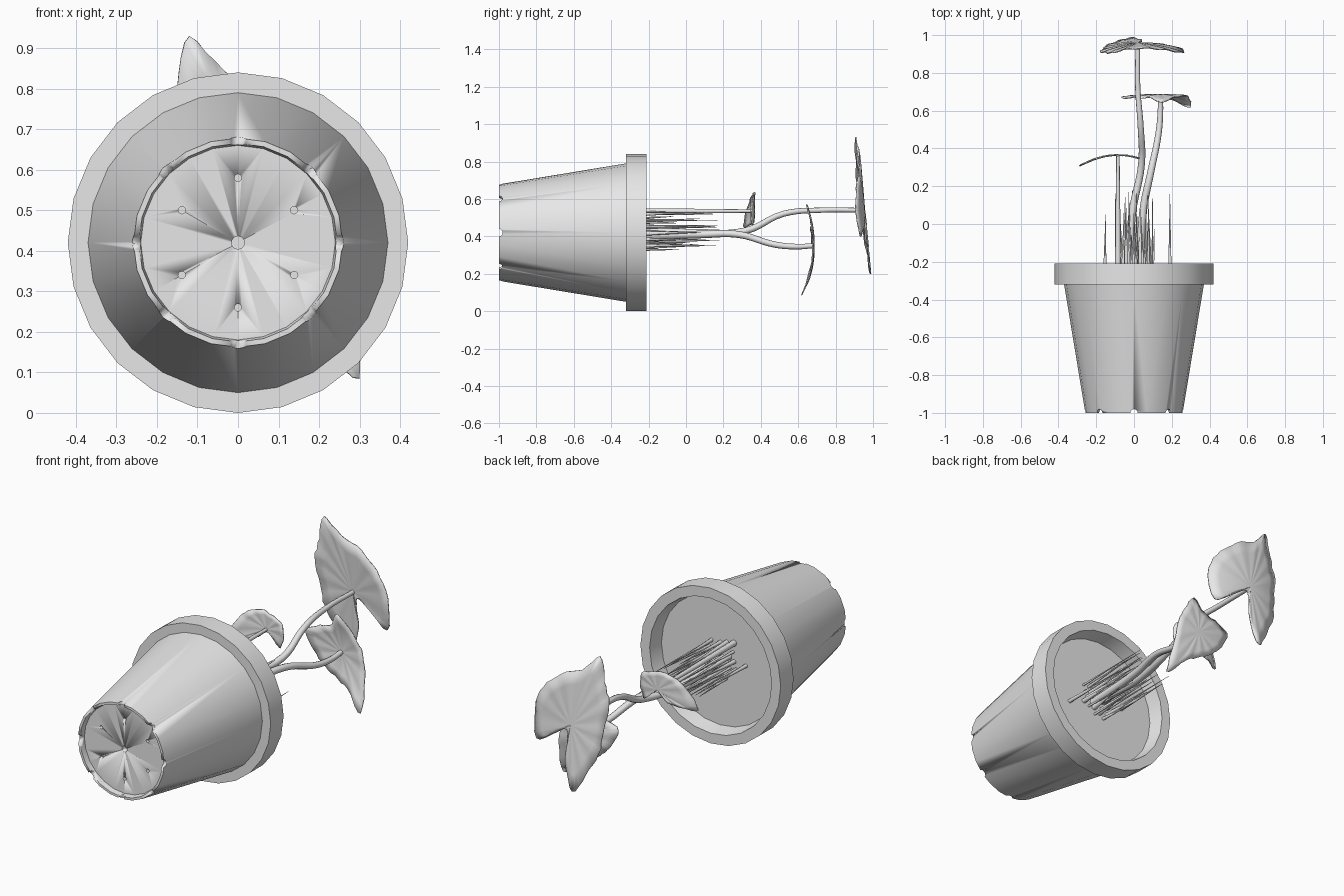
import bpy, bmesh, math, random
from mathutils import Vector, Matrix

random.seed(4)
if "Cube" in bpy.data.objects:
    bpy.data.objects.remove(bpy.data.objects["Cube"], do_unlink=True)

grey = bpy.data.materials.new("plain_grey")
grey.use_nodes = True
grey.diffuse_color = (0.8, 0.8, 0.8, 1)
grey.node_tree.nodes["Principled BSDF"].inputs["Base Color"].default_value = (0.8, 0.8, 0.8, 1)

AXIS_Z = 0.42      # height of the pot's lying axis
SOIL_Y = -0.29


def activate(obj):
    bpy.ops.object.select_all(action='DESELECT')
    obj.select_set(True)
    bpy.context.view_layer.objects.active = obj


def finish(name, bm, angle=35):
    bmesh.ops.recalc_face_normals(bm, faces=bm.faces)
    mesh = bpy.data.meshes.new(name)
    bm.to_mesh(mesh)
    bm.free()
    mesh.materials.append(grey)
    obj = bpy.data.objects.new(name, mesh)
    bpy.context.collection.objects.link(obj)
    activate(obj)
    bpy.ops.object.shade_smooth_by_angle(angle=math.radians(angle))
    return obj


def add_cone(bm, start, end, r1, r2, sides):
    start, end = Vector(start), Vector(end)
    d = end - start
    turn = d.to_track_quat('Z', 'Y').to_matrix().to_4x4()
    bmesh.ops.create_cone(bm, cap_ends=True, segments=sides, radius1=r1, radius2=r2,
                          depth=d.length, matrix=Matrix.Translation((start + end) / 2) @ turn)


# Pot: profile (radius, y) turned about the lying axis
profile = [(0, -0.97), (0.24, -0.97), (0.245, -1), (0.258, -1), (0.37, -0.32), (0.42, -0.32),
           (0.42, -0.21), (0.365, -0.21), (0.35, SOIL_Y), (0, SOIL_Y)]
bm = bmesh.new()
verts = [bm.verts.new((0, y, AXIS_Z + r)) for r, y in profile]
edges = [bm.edges.new(pair) for pair in zip(verts, verts[1:])]
bmesh.ops.spin(bm, geom=verts + edges, cent=(0, 0, AXIS_Z), axis=(0, 1, 0),
               angle=math.tau, steps=24)
bmesh.ops.remove_doubles(bm, verts=bm.verts, dist=0.0005)
pot = finish("pot", bm)

# Foot notches and drain holes
bm = bmesh.new()
for i in range(8):
    a = i * math.tau / 8
    ray = Vector((math.sin(a), 0, math.cos(a)))
    base = Vector((0, -1, AXIS_Z))
    add_cone(bm, base + ray * 0.225, base + ray * 0.28, 0.02, 0.02, 12)
for i in range(7):
    a = i * math.tau / 6
    reach, r = (0.16, 0.009) if i < 6 else (0, 0.016)
    x, z = reach * math.sin(a), AXIS_Z + reach * math.cos(a)
    add_cone(bm, (x, -0.985, z), (x, -0.94, z), r, r, 12)
cutter = finish("pot_cutter", bm)
cutter.hide_render = True
cut = pot.modifiers.new("cut", 'BOOLEAN')
cut.operation = 'DIFFERENCE'
cut.object = cutter
activate(pot)
bpy.ops.object.modifier_apply(modifier="cut")
bpy.data.objects.remove(cutter, do_unlink=True)


# Stems: tapered tubes through a few points
def stem(name, points, r_base, r_tip):
    curve = bpy.data.curves.new(name, 'CURVE')
    curve.dimensions = '3D'
    curve.bevel_depth = 1
    curve.bevel_resolution = 2
    curve.resolution_u = 6
    curve.use_fill_caps = True
    spline = curve.splines.new('BEZIER')
    spline.bezier_points.add(len(points) - 1)
    for i, (bp, co) in enumerate(zip(spline.bezier_points, points)):
        bp.co = co
        bp.handle_left_type = bp.handle_right_type = 'AUTO'
        bp.radius = r_base + (r_tip - r_base) * i / (len(points) - 1)
    curve.materials.append(grey)
    obj = bpy.data.objects.new(name, curve)
    bpy.context.collection.objects.link(obj)
    activate(obj)
    bpy.ops.object.convert(target='MESH')
    bpy.ops.object.shade_smooth_by_angle(angle=math.radians(50))


stem("tall_stem", [(-0.02, SOIL_Y, 0.43), (-0.01, 0.05, 0.42), (0.04, 0.32, 0.43),
                   (0.035, 0.52, 0.52), (0.02, 0.72, 0.54), (0.02, 0.95, 0.54)], 0.022, 0.012)
stem("middle_stem", [(0.03, SOIL_Y, 0.4), (0.05, 0.08, 0.41), (0.09, 0.28, 0.41),
                     (0.13, 0.48, 0.355), (0.14, 0.6, 0.345), (0.14, 0.68, 0.35)], 0.022, 0.013)
stem("short_stem", [(-0.085, SOIL_Y, 0.535), (-0.085, 0.05, 0.535), (-0.085, 0.36, 0.535)],
     0.016, 0.009)


# Leaves: wavy outline filled by rings around the stem joint, then bent
def leaf(name, joint, outline, bend):
    pts = [Vector(p) for p in outline]
    n, rim = len(pts), []
    for i in range(n):
        p0, p1, p2, p3 = (pts[(i + k) % n] for k in (-1, 0, 1, 2))
        for t in (0, 0.25, 0.5, 0.75):
            p = p1 + (p2 - p0) * t / 2 + (2 * p0 - 5 * p1 + 4 * p2 - p3) * t * t / 2 \
                + (3 * p1 - p0 - 3 * p2 + p3) * t ** 3 / 2
            rim.append(p * random.uniform(0.97, 1.02) if t else p)
    bm = bmesh.new()

    def vert(p, wave=0):
        return bm.verts.new(Vector(joint) + Vector((p.x, bend(p.x, p.y) + wave, p.y)))

    centre = vert(Vector((0, 0)))
    rings = [[vert(p * s, 0.003 * s * math.sin(i * 1.6)) for i, p in enumerate(rim)]
             for s in (0.25, 0.5, 0.75, 1)]
    m = len(rim)
    for i in range(m):
        j = (i + 1) % m
        bm.faces.new((centre, rings[0][i], rings[0][j]))
        for a, b in zip(rings, rings[1:]):
            bm.faces.new((a[i], b[i], b[j], a[j]))
    obj = finish(name, bm, 60)
    solid = obj.modifiers.new("thickness", 'SOLIDIFY')
    solid.thickness = 0.006
    solid.offset = 0
    bpy.ops.object.modifier_apply(modifier="thickness")


leaf("tall_leaf", (0.02, 0.955, 0.54),
     [(0.03, -0.03), (0.11, -0.07), (0.22, -0.14), (0.24, 0.05), (0.17, 0.17), (0.07, 0.25),
      (-0.05, 0.3), (-0.14, 0.39), (-0.17, 0.26), (-0.2, 0.15), (-0.18, 0), (-0.16, -0.12),
      (-0.1, -0.24), (-0.03, -0.34), (0.02, -0.2), (0.015, -0.08)],
     lambda x, z: -0.75 * x * x - 0.09 * z)
leaf("middle_leaf", (0.14, 0.685, 0.35),
     [(0.16, -0.265), (0.15, -0.1), (0.13, 0.02), (0.08, 0.12), (0, 0.22), (-0.05, 0.14),
      (-0.12, 0.12), (-0.205, 0.07), (-0.16, -0.03), (-0.1, -0.09), (-0.03, -0.13),
      (0.06, -0.18)],
     lambda x, z: -0.85 * z * z - 0.3 * x * x)
leaf("short_leaf", (-0.085, 0.365, 0.535),
     [(-0.205, -0.08), (-0.15, 0.03), (-0.1, 0.08), (-0.03, 0.1), (0.04, 0.085), (0.1, 0.06),
      (0.115, 0), (0.09, -0.075), (0.05, -0.04), (0, -0.015), (-0.06, -0.06), (-0.13, -0.075)],
     lambda x, z: -1.4 * x * x)

# Grass: tapered blades growing out of the soil
bm = bmesh.new()
add_cone(bm, (-0.155, SOIL_Y, 0.43), (-0.15, 0.05, 0.43), 0.011, 0.001, 6)
add_cone(bm, (0.19, SOIL_Y, 0.35), (0.19, 0.16, 0.35), 0.011, 0.001, 6)
for i in range(30):
    a, d = i * 2.4, math.sqrt((i + 0.5) / 30)
    x, z = 0.11 * d * math.cos(a), 0.43 + 0.11 * d * math.sin(a)
    tip = (x + random.uniform(-0.02, 0.02), random.uniform(-0.08, 0.2),
           z + random.uniform(-0.015, 0.015))
    add_cone(bm, (x, SOIL_Y, z), tip, random.uniform(0.006, 0.015), 0.001, 6)
finish("grass", bm, 65)
